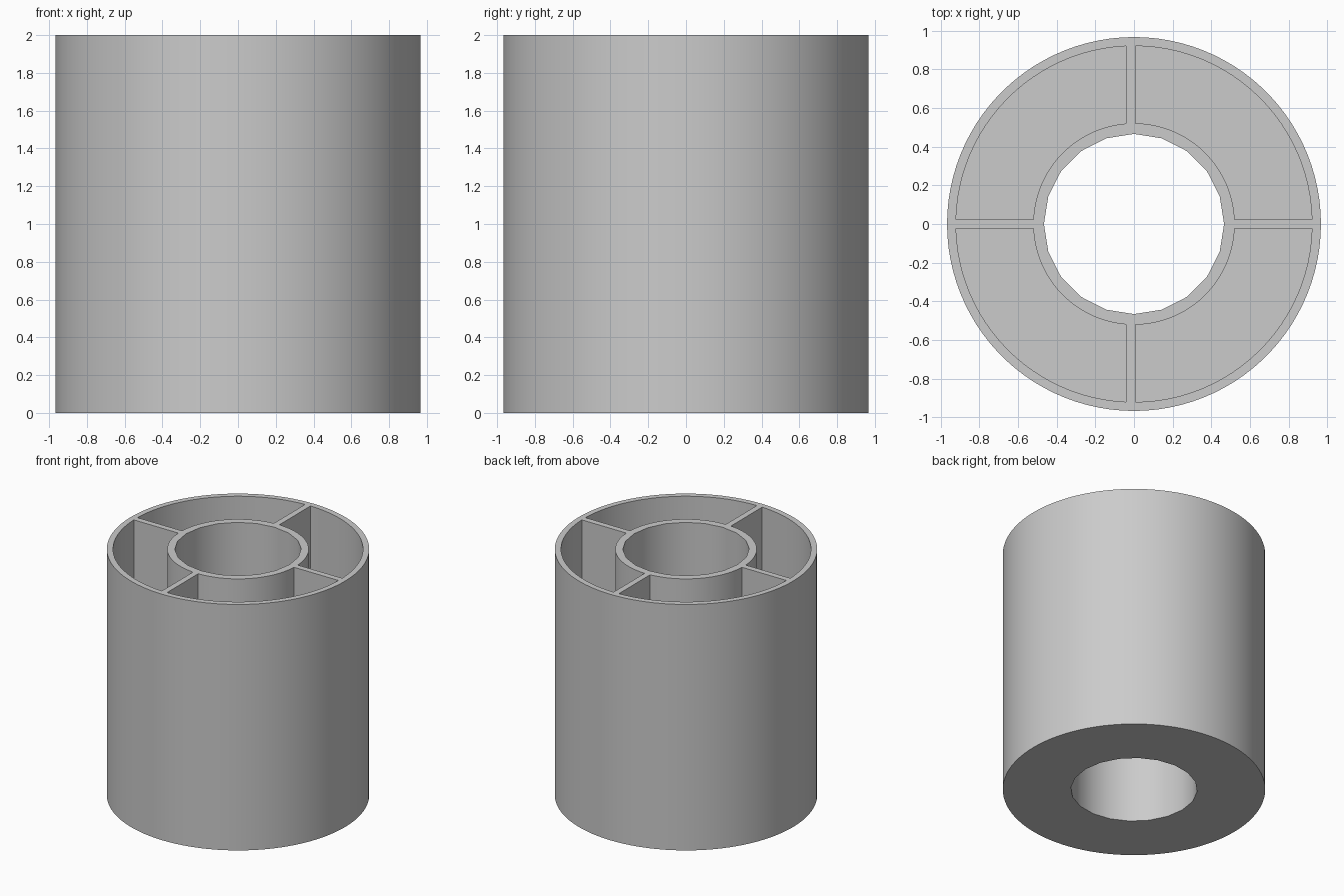
import bpy
import bmesh
from math import asin, cos, sin, pi, radians

if "Cube" in bpy.data.objects:
    bpy.data.objects.remove(bpy.data.objects["Cube"])

HEIGHT, FLOOR = 2.0, 0.05
OUTER, POCKET_OUT, POCKET_IN, BORE = 0.967, 0.921, 0.521, 0.466
RIB_HALF, RIB_X = 0.024, -0.017   # the front-to-back rib sits slightly off centre

grey = bpy.data.materials.new("plain_grey")
grey.use_nodes = True
COLOUR = (0.6, 0.6, 0.6, 1)
grey.diffuse_color = COLOUR
grey.node_tree.nodes["Principled BSDF"].inputs["Base Color"].default_value = COLOUR


def arc(radius, start, end, steps):
    angles = [start + (end - start) * i / steps for i in range(steps + 1)]
    return [(radius * cos(a), radius * sin(a)) for a in angles]


def prism(name, outline, bottom, top):
    """Extrude a flat outline into a solid."""
    bm = bmesh.new()
    base = bm.faces.new([bm.verts.new((x, y, bottom)) for x, y in outline])
    extruded = bmesh.ops.extrude_face_region(bm, geom=[base])["geom"]
    verts = [v for v in extruded if isinstance(v, bmesh.types.BMVert)]
    bmesh.ops.translate(bm, verts=verts, vec=(0, 0, top - bottom))
    bmesh.ops.recalc_face_normals(bm, faces=bm.faces)
    mesh = bpy.data.meshes.new(name)
    bm.to_mesh(mesh)
    bm.free()
    mesh.materials.append(grey)
    obj = bpy.data.objects.new(name, mesh)
    bpy.context.collection.objects.link(obj)
    return obj


def pocket_outline(sx, sy):
    """Quarter ring between two ribs, in the quadrant with signs sx, sy."""
    side = RIB_HALF + sx * RIB_X

    def edge(radius):
        points = arc(radius, asin(RIB_HALF / radius), pi / 2 - asin(side / radius), 24)
        return [(sx * x, sy * y) for x, y in points]
    return edge(POCKET_OUT) + edge(POCKET_IN)[::-1]


# Solid drum
drum = prism("drum", arc(OUTER, 0, 2 * pi, 100)[:-1], 0, HEIGHT)

# Cutters: coarse central bore and four deep pockets that leave walls and ribs
cutters = [prism("bore_cutter", arc(BORE, 0, 2 * pi, 20)[:-1], -0.1, HEIGHT + 0.1)]
for sx in (1, -1):
    for sy in (1, -1):
        cutters.append(prism("pocket_cutter", pocket_outline(sx, sy), FLOOR, HEIGHT + 0.1))

bpy.ops.object.select_all(action="DESELECT")
drum.select_set(True)
bpy.context.view_layer.objects.active = drum
for cutter in cutters:
    cutter.hide_render = True
    cut = drum.modifiers.new("cut", "BOOLEAN")
    cut.operation = "DIFFERENCE"
    cut.solver = "EXACT"
    cut.object = cutter
    bpy.ops.object.modifier_apply(modifier=cut.name)
    bpy.data.objects.remove(cutter)

bpy.ops.object.shade_smooth_by_angle(angle=radians(30))
